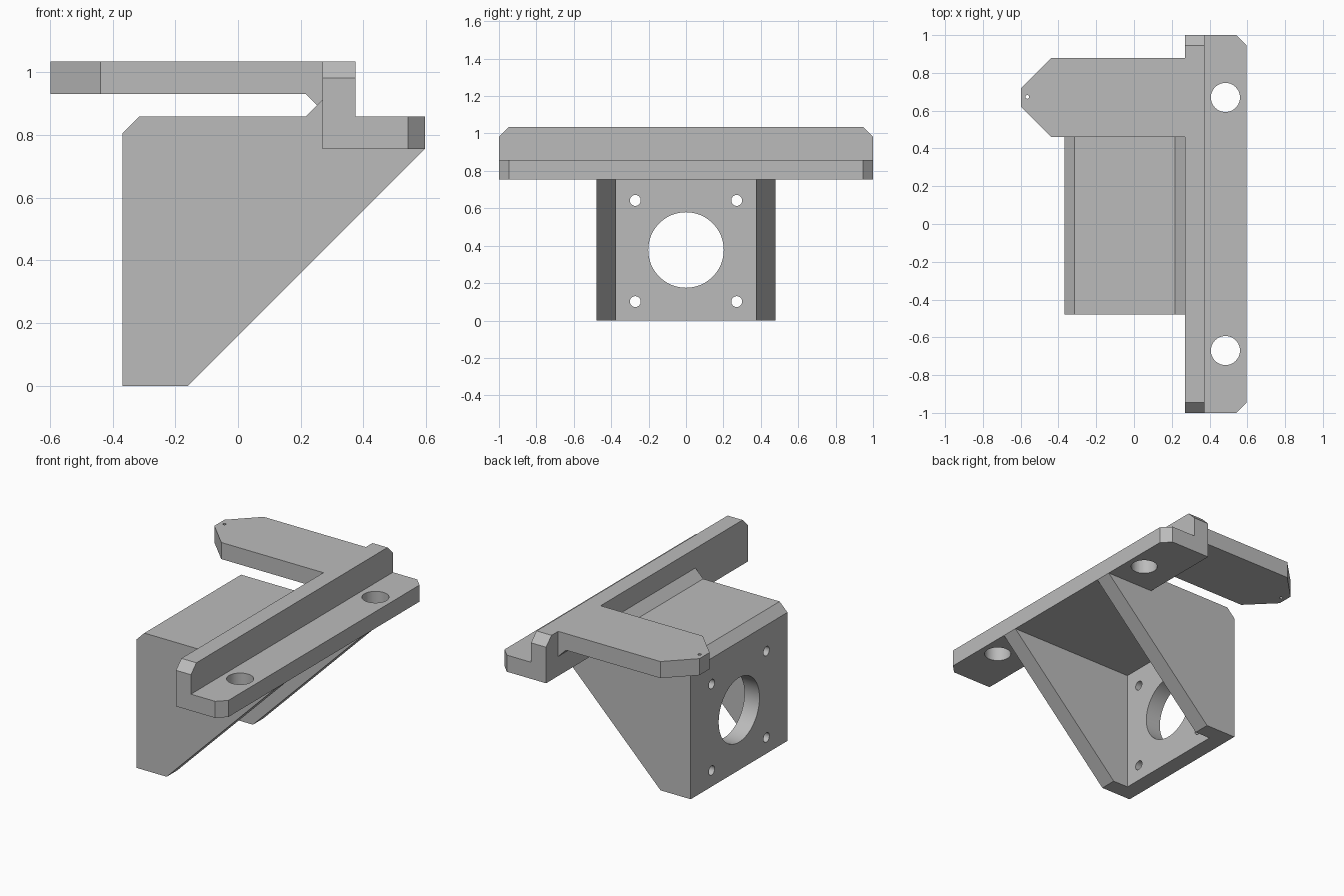
import bpy, bmesh
from math import radians
from mathutils import Vector, Matrix

cube = bpy.data.objects.get("Cube")
if cube:
    bpy.data.objects.remove(cube, do_unlink=True)

grey = bpy.data.materials.new("plain grey")
grey.use_nodes = True
grey.diffuse_color = (0.5, 0.5, 0.5, 1)
grey.node_tree.nodes["Principled BSDF"].inputs["Base Color"].default_value = (0.5, 0.5, 0.5, 1)

# Main sizes
T = 0.104                       # wall thickness
C = 0.054                       # chamfer size
BACK, EDGE = -0.368, 0.596      # motor face and rail front edge in x
WALL = 0.27                     # rear of the upright rail wall
INNER = 0.375                   # half the inner width of the motor box
OUTER = INNER + T
LOW = 0.755                     # underside of rail and top plate
MID = LOW + T                   # upper side of rail base and top plate
TOP = 1.035
ARM_Y = 0.67                    # centre line of arm and rail holes


def finish(name, bm):
    bmesh.ops.recalc_face_normals(bm, faces=bm.faces)
    mesh = bpy.data.meshes.new(name)
    bm.to_mesh(mesh)
    bm.free()
    mesh.materials.append(grey)
    obj = bpy.data.objects.new(name, mesh)
    bpy.context.collection.objects.link(obj)
    return obj


def prism(name, outline, axis, lo, hi):
    """Extrude a 2D outline along the x, y or z axis."""
    place = {"x": lambda a, b: (lo, a, b),
             "y": lambda a, b: (a, lo, b),
             "z": lambda a, b: (a, b, lo)}[axis]
    bm = bmesh.new()
    face = bm.faces.new([bm.verts.new(place(a, b)) for a, b in outline])
    grown = bmesh.ops.extrude_face_region(bm, geom=[face])["geom"]
    shift = Vector([hi - lo if k == axis else 0 for k in "xyz"])
    bmesh.ops.translate(bm, vec=shift, verts=[v for v in grown if isinstance(v, bmesh.types.BMVert)])
    return finish(name, bm)


def drill(obj, centre, radius, axis):
    """Cut a round through hole and keep its wall smooth."""
    bm = bmesh.new()
    turn = Matrix.Rotation(radians(90), 4, "Y") if axis == "x" else Matrix()
    bmesh.ops.create_cone(bm, cap_ends=True, segments=64, radius1=radius, radius2=radius,
                          depth=0.5, matrix=Matrix.Translation(centre) @ turn)
    cutter = finish("hole_cutter", bm)
    cutter.hide_render = True
    mod = obj.modifiers.new("hole", "BOOLEAN")
    mod.operation, mod.solver, mod.object = "DIFFERENCE", "EXACT", cutter
    bpy.ops.object.select_all(action="DESELECT")
    bpy.context.view_layer.objects.active = obj
    obj.select_set(True)
    bpy.ops.object.modifier_apply(modifier=mod.name)
    bpy.data.objects.remove(cutter, do_unlink=True)
    bpy.ops.object.shade_smooth_by_angle(angle=radians(30))


# Motor box: two sloping gussets, a drilled motor plate and a top plate
gusset = [(BACK, 0), (EDGE - LOW, 0), (EDGE, LOW), (BACK, LOW)]
prism("left_gusset", gusset, "y", INNER, OUTER)
prism("right_gusset", gusset, "y", -OUTER, -INNER)

plate = prism("motor_plate", [(-INNER, 0), (INNER, 0), (INNER, LOW), (-INNER, LOW)],
              "x", BACK, BACK + T)
drill(plate, (BACK, 0, 0.377), 0.202, "x")
for y in (-0.271, 0.271):
    for z in (0.101, 0.642):
        drill(plate, (BACK, y, z), 0.029, "x")

prism("top_plate", [(BACK, LOW), (WALL, LOW), (WALL, MID + C), (WALL - C, MID),
                    (BACK + C, MID), (BACK, MID - C)], "y", -OUTER, OUTER)

# Rail: drilled flat base with an upright wall along its rear edge
base = prism("rail_base", [(WALL, -1), (EDGE - C, -1), (EDGE, C - 1),
                           (EDGE, 1 - C), (EDGE - C, 1), (WALL, 1)], "z", LOW, MID)
for side in (-1, 1):
    drill(base, (0.484, side * ARM_Y, LOW), 0.077, "z")
prism("rail_wall", [(-1, MID), (1, MID), (1, TOP - C), (1 - C, TOP),
                    (C - 1, TOP), (-1, TOP - C)], "x", WALL, WALL + T)

# Pointer arm with a tapered, drilled tip and a brace under its root
half, tip = 0.21, 0.05
arm = prism("pointer_arm", [(WALL, ARM_Y - half), (WALL, ARM_Y + half), (-0.438, ARM_Y + half),
                            (-0.598, ARM_Y + tip), (-0.598, ARM_Y - tip),
                            (-0.438, ARM_Y - half)], "z", TOP - T, TOP)
drill(arm, (-0.565, ARM_Y + 0.003, TOP), 0.01, "z")
prism("arm_brace", [(WALL - C, TOP - T), (WALL, TOP - T), (WALL, TOP - T - C)],
      "y", ARM_Y - half, ARM_Y + half)
